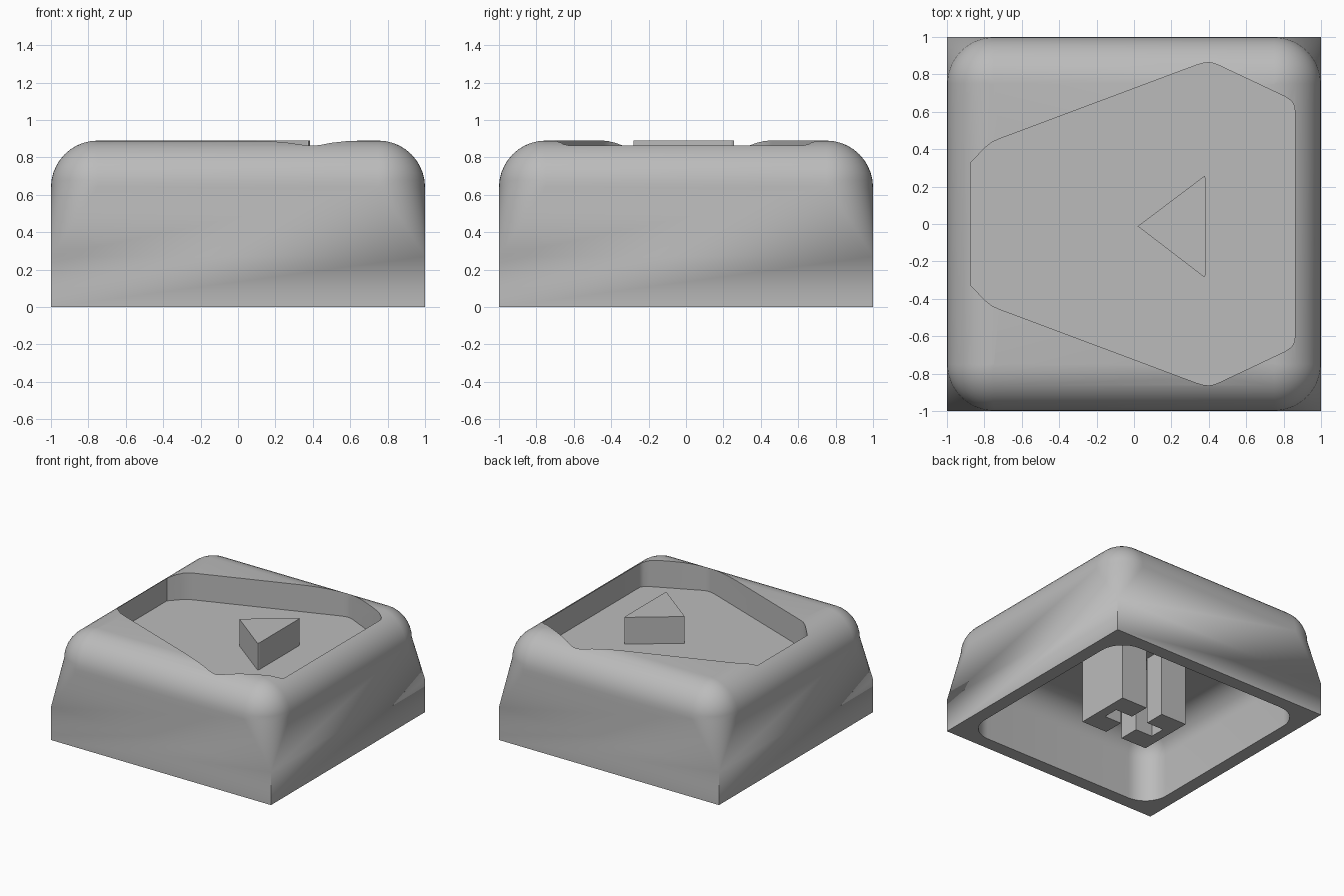
import bpy, bmesh
from math import sin, cos, pi, radians

cube = bpy.data.objects.get("Cube")
if cube:
    bpy.data.objects.remove(cube, do_unlink=True)

grey = bpy.data.materials.new("plain grey")
grey.use_nodes = True
grey.diffuse_color = (0.5, 0.5, 0.5, 1)
grey.node_tree.nodes["Principled BSDF"].inputs["Base Color"].default_value = (0.5, 0.5, 0.5, 1)


def rounded_square(half, radius, z, seg=12):
    """Outline of a square with rounded corners, anticlockwise."""
    inner = half - radius
    points = []
    for corner, (sx, sy) in enumerate([(1, 1), (-1, 1), (-1, -1), (1, -1)]):
        for i in range(seg + 1):
            a = (corner + i / seg) * pi / 2
            points.append((sx * inner + radius * cos(a), sy * inner + radius * sin(a), z))
    return points


def loft(name, outlines):
    """Closed solid through a stack of outlines with equal point counts."""
    bm = bmesh.new()
    rings = [[bm.verts.new(p) for p in outline] for outline in outlines]
    for low, high in zip(rings, rings[1:]):
        n = len(low)
        for i in range(n):
            j = (i + 1) % n
            bm.faces.new((low[i], low[j], high[j], high[i]))
    bm.faces.new(rings[0][::-1])
    bm.faces.new(rings[-1])
    bmesh.ops.remove_doubles(bm, verts=bm.verts, dist=0.0005)
    bmesh.ops.recalc_face_normals(bm, faces=bm.faces)
    mesh = bpy.data.meshes.new(name)
    bm.to_mesh(mesh)
    bm.free()
    mesh.materials.append(grey)
    obj = bpy.data.objects.new(name, mesh)
    bpy.context.collection.objects.link(obj)
    return obj


def prism(name, outline, bottom, top):
    return loft(name, [[(x, y, z) for x, y in outline] for z in (bottom, top)])


def activate(obj):
    bpy.ops.object.select_all(action='DESELECT')
    obj.select_set(True)
    bpy.context.view_layer.objects.active = obj


def cut(obj, cutter):
    mod = obj.modifiers.new("cut", 'BOOLEAN')
    mod.operation = 'DIFFERENCE'
    mod.solver = 'EXACT'
    mod.object = cutter
    activate(obj)
    bpy.ops.object.modifier_apply(modifier=mod.name)
    bpy.data.objects.remove(cutter, do_unlink=True)


def dome(half, corner, fillet, top, steps=10):
    """Rounded upper edge that closes to a flat top."""
    outlines = []
    for i in range(steps + 1):
        a = i / steps * pi / 2
        inset = fillet * (1 - cos(a))
        outlines.append(rounded_square(half - inset, max(corner - inset, 0.002),
                                       top - fillet + fillet * sin(a)))
    return outlines


# Cap shell: sharp lower corners that widen into rounded ones
TOP, FLOOR, CEILING = 0.89, 0.67, 0.56
cap = loft("cap", [rounded_square(1, 0, 0), rounded_square(1, 0, 0.27)]
           + dome(1, 0.25, 0.25, TOP))

# Hollow underside
cut(cap, loft("cavity_cutter", [rounded_square(0.89, 0.2, -0.1)]
              + dome(0.89, 0.2, 0.2, CEILING)))

# Recess in the top, mirrored across y
half = [(0.86, 0.6), (0.858, 0.63), (0.845, 0.655), (0.81, 0.68), (0.45, 0.85),
        (0.42, 0.86), (0.4, 0.863), (0.37, 0.86), (0.33, 0.848),
        (-0.72, 0.455), (-0.76, 0.437), (-0.8, 0.405), (-0.875, 0.325)]
recess = half + [(x, -y) for x, y in reversed(half)]
cut(cap, prism("recess_cutter", recess, FLOOR, 1.2))

activate(cap)
bpy.ops.object.shade_smooth_by_angle(angle=radians(30))

# Raised triangle standing in the recess
prism("raised_triangle", [(0.02, -0.012), (0.37, -0.28), (0.378, -0.282), (0.384, -0.27),
                          (0.384, 0.243), (0.378, 0.256), (0.37, 0.252)],
      FLOOR - 0.02, TOP)

# Split stem under the cap with a cross-shaped socket
bracket = [(0.075, -0.235), (0.31, -0.235), (0.31, 0.235), (0.075, 0.235),
           (0.075, 0.065), (0.23, 0.065), (0.23, -0.065), (0.075, -0.065)]
for side, name in ((1, "left_stem"), (-1, "right_stem")):
    prism(name, [(side * x, y) for x, y in bracket], 0, CEILING + 0.02)
